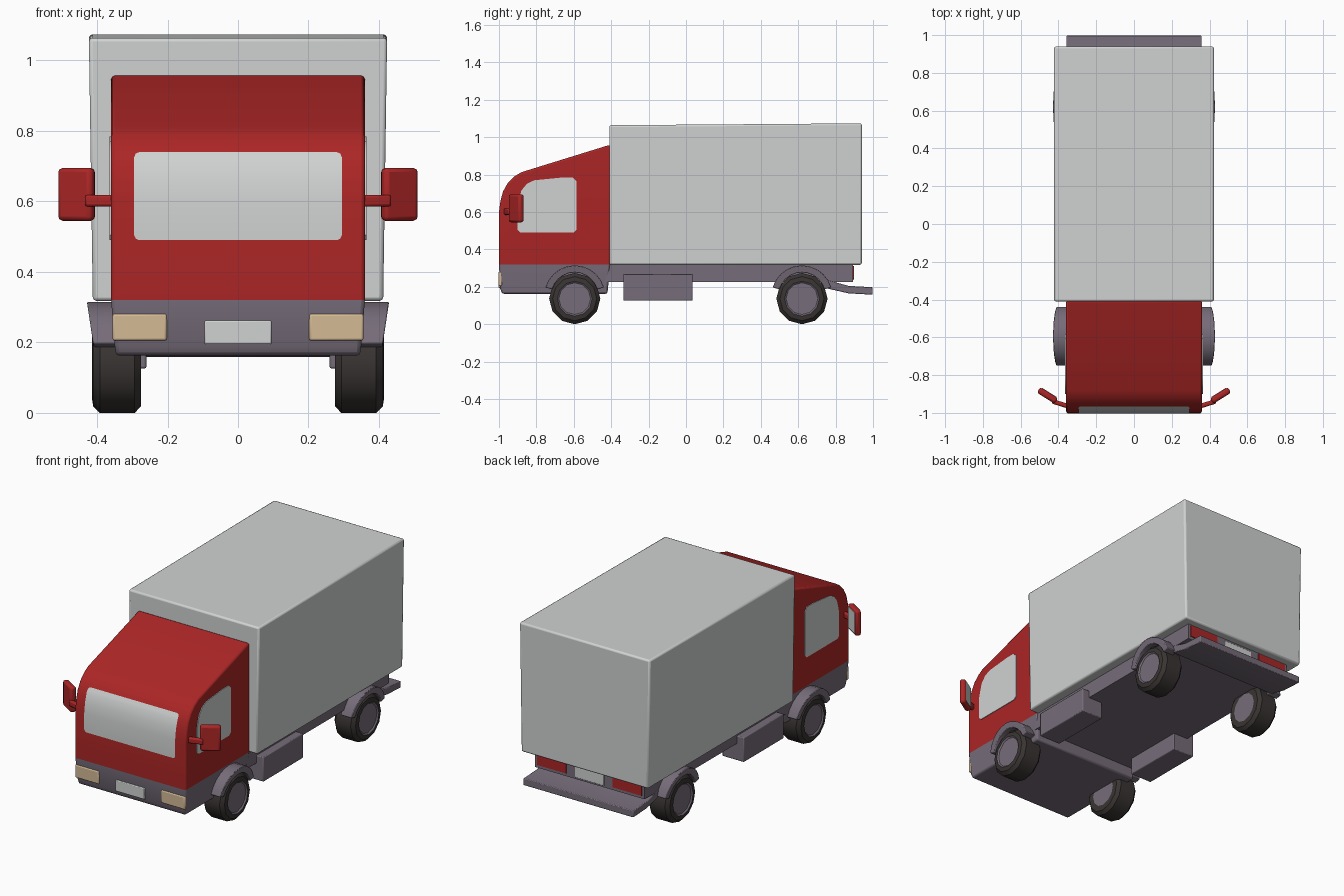
import bpy, bmesh, math
from mathutils import Matrix, Vector

if "Cube" in bpy.data.objects:
    bpy.data.objects.remove(bpy.data.objects["Cube"])


def material(name, rgb):
    m = bpy.data.materials.new(name)
    m.diffuse_color = (*rgb, 1)
    m.use_nodes = True
    m.node_tree.nodes["Principled BSDF"].inputs["Base Color"].default_value = m.diffuse_color
    return m


RED = material("cab_red", (0.41, 0.019, 0.019))
WHITE = material("pale_grey", (0.63, 0.64, 0.64))
GREY = material("trim_grey", (0.18, 0.15, 0.19))
TYRE = material("tyre_black", (0.04, 0.034, 0.032))
TAN = material("lamp_tan", (0.66, 0.49, 0.30))


def finish(name, bm, mats, bevel=0, segments=2):
    bmesh.ops.recalc_face_normals(bm, faces=bm.faces)
    me = bpy.data.meshes.new(name)
    bm.to_mesh(me)
    bm.free()
    ob = bpy.data.objects.new(name, me)
    bpy.context.collection.objects.link(ob)
    for m in mats:
        me.materials.append(m)
    if bevel:
        b = ob.modifiers.new("bevel", 'BEVEL')
        b.width, b.segments, b.limit_method = bevel, segments, 'ANGLE'
        b.angle_limit = math.radians(40)
    bpy.ops.object.select_all(action='DESELECT')
    bpy.context.view_layer.objects.active = ob
    ob.select_set(True)
    bpy.ops.object.shade_smooth_by_angle(angle=math.radians(35))
    return ob


def box(name, lo, hi, mat, bevel=0.0, turn=0.0, shape=None):
    """Box between two corners, turned about its own vertical axis."""
    bm = bmesh.new()
    lo, hi = Vector(lo), Vector(hi)
    size = [abs(a) for a in hi - lo]
    bmesh.ops.create_cube(bm, size=1, matrix=Matrix.Translation((lo + hi) / 2)
                          @ Matrix.Rotation(turn, 4, 'Z') @ Matrix.Diagonal((*size, 1)))
    if shape:
        for v in bm.verts:
            shape(v.co)
    return finish(name, bm, [mat], bevel)


def prism_mesh(pts, x0, x1):
    """Extrude a (y, z) outline from x0 to x1."""
    bm = bmesh.new()
    f = bm.faces.new([bm.verts.new((x0, y, z)) for y, z in pts])
    ext = bmesh.ops.extrude_face_region(bm, geom=[f])
    for g in ext["geom"]:
        if isinstance(g, bmesh.types.BMVert):
            g.co.x = x1
    return bm


# Cab, with the lower body in grey
FRONT = [(-0.982, 0.163), (-0.994, 0.19), (-1.0, 0.32), (-1.0, 0.60), (-0.992, 0.66),
         (-0.978, 0.71), (-0.953, 0.755), (-0.918, 0.79), (-0.88, 0.813)]
bm = prism_mesh(FRONT + [(-0.405, 0.96), (-0.405, 0.32), (-0.42, 0.163)], -0.36, 0.36)
bmesh.ops.bisect_plane(bm, geom=bm.verts[:] + bm.edges[:] + bm.faces[:],
                       plane_co=(0, 0, 0.32), plane_no=(0, 0, 1), dist=1e-4)
for f in bm.faces:
    f.material_index = int(f.calc_center_median().z < 0.32)
for v in bm.verts:
    if v.co.z < 0.3:
        v.co.x *= 0.965
finish("cab", bm, [RED, GREY], 0.010)


def front_y(z):
    for (ya, za), (yb, zb) in zip(FRONT, FRONT[1:]):
        if za <= z <= zb:
            return ya + (yb - ya) * (z - za) / (zb - za)


# Windscreen, following the curved cab front
bm = bmesh.new()
prev = None
for z, w in ((0.49, 0.28), (0.494, 0.29), (0.505, 0.295), (0.60, 0.295), (0.66, 0.295),
             (0.71, 0.295), (0.725, 0.295), (0.736, 0.29), (0.74, 0.28)):
    row = [bm.verts.new((x, front_y(z) - 0.004, z)) for x in (-w, w)]
    if prev:
        bm.faces.new((prev[0], prev[1], row[1], row[0]))
    prev = row
ob = finish("windscreen", bm, [WHITE])
if ob.data.polygons[0].normal.y > 0:
    ob.data.flip_normals()

# Cargo box, slightly wider and higher at top and rear


def cargo_shape(c):
    if c.z > 0.7:
        c.x *= 1.027
        c.z += 0.010 if c.y > 0 else 0


box("cargo_box", (-0.412, -0.41, 0.318), (0.412, 0.94, 1.064), WHITE, 0.010, shape=cargo_shape)

# Chassis, rear step and number plates
box("chassis", (-0.355, -0.43, 0.225), (0.355, 0.892, 0.325), GREY)
step = [(0.76, 0.235), (0.87, 0.205), (0.998, 0.198), (0.998, 0.158), (0.87, 0.165), (0.76, 0.19)]
finish("rear_step", prism_mesh(step, -0.357, 0.357), [GREY], 0.004)
box("front_plate", (-0.095, -1.003, 0.195), (0.095, -0.99, 0.262), WHITE, 0.004)
box("rear_plate", (-0.095, 0.888, 0.236), (0.095, 0.897, 0.305), WHITE, 0.003)

SIDE_WINDOW = [(-0.885, 0.49), (-0.60, 0.49), (-0.585, 0.505), (-0.585, 0.765), (-0.605, 0.785),
               (-0.66, 0.785), (-0.81, 0.77), (-0.85, 0.752), (-0.88, 0.715), (-0.90, 0.64),
               (-0.90, 0.505)]


def arch(cy):
    def arc(r, n=10):
        return [(cy + r * math.cos(a), 0.152 + r * math.sin(a))
                for a in (math.radians(16 + 148 * i / n) for i in range(n + 1))]
    return arc(0.163) + arc(0.125)[::-1]


def wheel(name, cy, s):
    """Twelve-sided tyre with a grey hub face."""
    bm = bmesh.new()
    n, rings = 12, []
    for x, r in ((0.275, 0.085), (0.275, 0.118), (0.293, 0.137), (0.392, 0.137),
                 (0.411, 0.118), (0.415, 0.093), (0.408, 0.085)):
        rings.append([bm.verts.new((s * x, cy + r * math.sin(2 * math.pi * i / n),
                                    0.137 - r * math.cos(2 * math.pi * i / n))) for i in range(n)])
    for k, (a, b) in enumerate(zip(rings, rings[1:])):
        for i in range(n):
            f = bm.faces.new((a[i], a[(i + 1) % n], b[(i + 1) % n], b[i]))
            f.material_index = int(k == 5)
    for ring in (rings[0], rings[-1]):
        bm.faces.new(ring).material_index = 1
    finish(name, bm, [TYRE, GREY])


# Paired parts on both sides
for side, s in (("right", 1), ("left", -1)):
    finish("side_window_" + side, prism_mesh(SIDE_WINDOW, s * 0.355, s * 0.364), [WHITE])
    box("headlight_" + side, (s * 0.202, -1.003, 0.205), (s * 0.356, -0.984, 0.281), TAN, 0.006)
    box("tail_light_" + side, (s * 0.15, 0.888, 0.243), (s * 0.34, 0.897, 0.312), RED)
    box("side_tank_" + side, (s * 0.26, -0.335, 0.126), (s * 0.40, 0.035, 0.27), GREY, 0.005)
    for end, cy in (("front", -0.595), ("rear", 0.62)):
        wheel(f"{end}_wheel_{side}", cy, s)
        bm = prism_mesh(arch(cy), s * 0.34, s * 0.42)
        for v in bm.verts:
            if abs(v.co.x) > 0.4:
                v.co.x = s * (0.41 + 0.018 * (v.co.z - 0.19) / 0.12)
        finish(f"{end}_fender_{side}", bm, [GREY], 0.004)
    # Door mirror: arm, housing, glass on the rear face
    box("mirror_arm_" + side, (s * 0.345, -0.964, 0.585), (s * 0.435, -0.940, 0.619), RED, 0.008,
        turn=s * 0.3)
    turn = s * math.radians(32)
    c = Vector((s * 0.458, -0.908, 0.62))
    h = Vector((0.056, 0.017, 0.075))
    box("mirror_" + side, c - h, c + h, RED, 0.012, turn)
    c += Matrix.Rotation(turn, 3, 'Z') @ Vector((0, 0.0165, 0))
    h = Vector((0.044, 0.003, 0.062))
    box("mirror_glass_" + side, c - h, c + h, WHITE, 0, turn)
